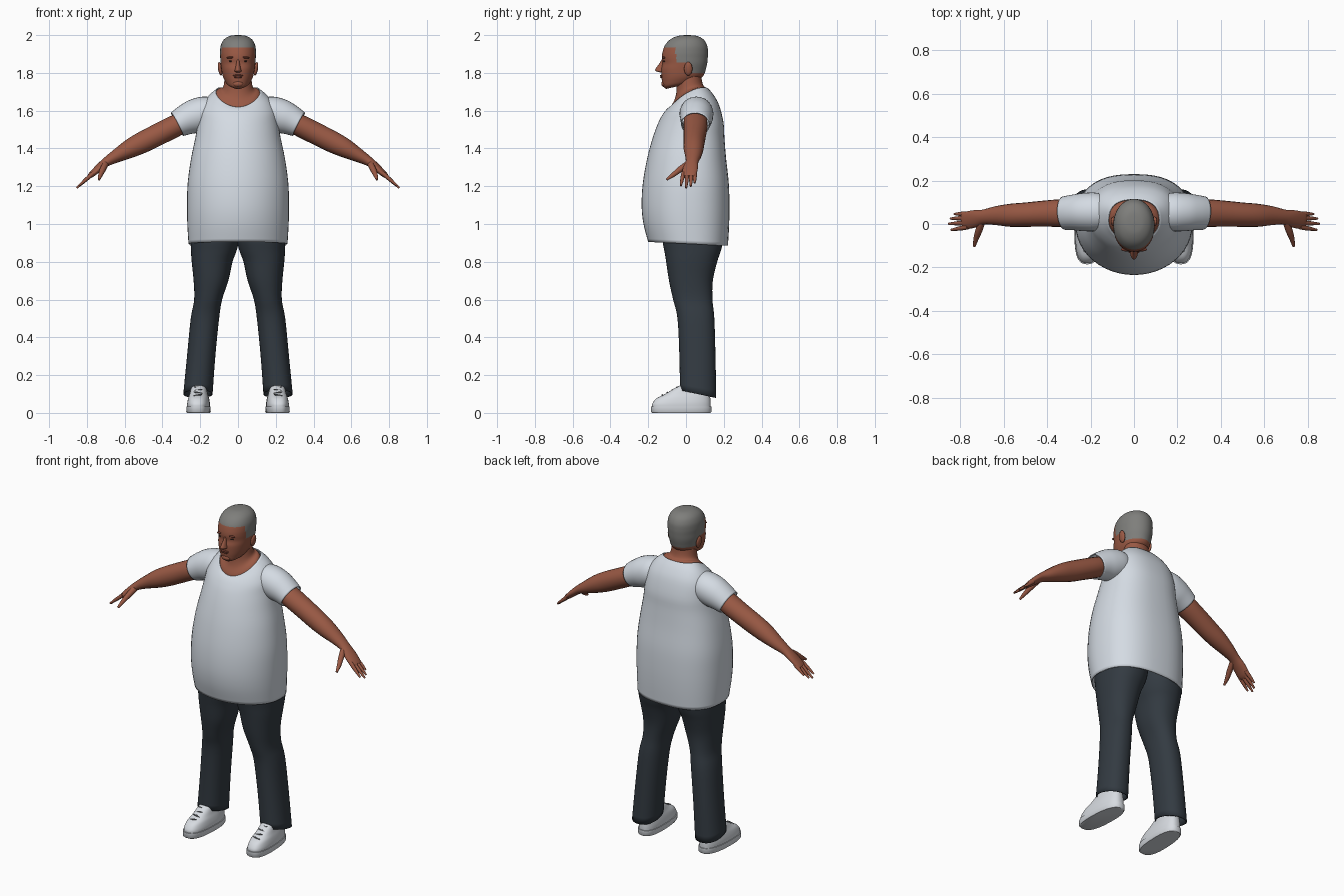
import bpy, bmesh, math
from mathutils import Vector, Matrix

if "Cube" in bpy.data.objects:
    bpy.data.objects.remove(bpy.data.objects["Cube"], do_unlink=True)


def material(name, r, g, b):
    m = bpy.data.materials.new(name)
    m.use_nodes = True
    m.diffuse_color = (r, g, b, 1)
    bsdf = m.node_tree.nodes["Principled BSDF"]
    bsdf.inputs["Base Color"].default_value = (r, g, b, 1)
    bsdf.inputs["Roughness"].default_value = 0.8
    return m


SKIN = material("brown skin", 0.32, 0.10, 0.058)
LIP = material("dark skin", 0.20, 0.055, 0.035)
HAIR = material("grey hair", 0.21, 0.21, 0.20)
SHIRT = material("pale shirt", 0.66, 0.71, 0.77)
TROUSERS = material("dark slate cloth", 0.033, 0.043, 0.054)
SHOE = material("white shoe", 0.68, 0.71, 0.75)
LACE = material("lace grey", 0.16, 0.17, 0.18)
EYE = material("eye dark", 0.03, 0.018, 0.015)


def finish(bm, name, mat, mirror=False, thick=0.0):
    bmesh.ops.recalc_face_normals(bm, faces=bm.faces)
    mesh = bpy.data.meshes.new(name)
    bm.to_mesh(mesh)
    bm.free()
    mesh.materials.append(mat)
    ob = bpy.data.objects.new(name, mesh)
    bpy.context.collection.objects.link(ob)
    bpy.ops.object.select_all(action='DESELECT')
    ob.select_set(True)
    bpy.context.view_layer.objects.active = ob
    bpy.ops.object.shade_smooth_by_angle(angle=math.radians(50))
    if thick:
        s = ob.modifiers.new("thickness", 'SOLIDIFY')
        s.thickness, s.offset = thick, -1
    if mirror:
        ob.modifiers.new("mirror", 'MIRROR').use_clip = False
    return ob


def spline(a, b, c, d, t):
    return 0.5 * (2 * b + (c - a) * t + (2 * a - 5 * b + 4 * c - d) * t * t
                  + (3 * b - a - 3 * c + d) * t ** 3)


def loft(name, rings, mat, steps=4, caps=(True, True), **kw):
    """Skin a smooth surface through cross-section rings."""
    last, dense = len(rings) - 1, []
    for i in range(last):
        ctrl = [rings[max(0, min(last, i + k))] for k in (-1, 0, 1, 2)]
        for s in range(steps):
            dense.append([spline(*p, s / steps) for p in zip(*ctrl)])
    dense.append(rings[-1])
    bm = bmesh.new()
    loops = [[bm.verts.new(p) for p in r] for r in dense]
    n = len(loops[0])
    for lo, hi in zip(loops, loops[1:]):
        for i in range(n):
            j = (i + 1) % n
            bm.faces.new((lo[i], lo[j], hi[j], hi[i]))
    for want, loop in zip(caps, (loops[0], loops[-1])):
        if want:
            bm.faces.new(loop)
    return finish(bm, name, mat, **kw)


def level(w, yf, yb, zf, zb=None, x=0.0, lift=0.0, back=1.0, front=1.0, n=48, skew=0.0):
    """Near-horizontal oval; it may tilt from front to back and rise at the sides."""
    zb = zf if zb is None else zb
    pts = []
    for i in range(n):
        a = math.tau * i / n
        c, s = math.cos(a), math.sin(a)
        p = back if s > 0 else front
        px = math.copysign(abs(c) ** p, c)
        t = 0.5 + 0.5 * math.copysign(abs(s) ** p, s)
        y = yf + (yb - yf) * t
        pts.append(Vector((x + w * px - skew * y, y, zf + (zb - zf) * t + lift * c * c)))
    return pts


def limb(name, path, mat, n=20, **kw):
    """Tube through points (x, y, z, horizontal radius, vertical radius)."""
    cs, rings = [Vector(p[:3]) for p in path], []
    for i, p in enumerate(path):
        d = cs[min(i + 1, len(cs) - 1)] - cs[max(i - 1, 0)]
        q = d.to_track_quat('Z', 'Y')
        rings.append([cs[i] + q @ Vector((p[3] * math.cos(math.tau * k / n),
                                          p[4] * math.sin(math.tau * k / n), 0)) for k in range(n)])
    return loft(name, rings, mat, **kw)


def ball(name, loc, size, mat, tilt=0.0, **kw):
    bm = bmesh.new()
    m = Matrix.Translation(loc) @ Matrix.Rotation(tilt, 4, 'Y') @ Matrix.Diagonal((*size, 1))
    bmesh.ops.create_uvsphere(bm, u_segments=20, v_segments=12, radius=1, matrix=m)
    return finish(bm, name, mat, **kw)


# Shirt body, ending in the tilted neckline
body = [(.262, -.20, .222, .905, .885, 0), (.268, -.225, .228, 1.0, .99, 0),
        (.27, -.235, .23, 1.1, 1.1, 0), (.266, -.228, .226, 1.22, 1.22, 0),
        (.248, -.205, .212, 1.35, 1.35, 0), (.225, -.175, .203, 1.46, 1.46, 0),
        (.212, -.145, .198, 1.54, 1.54, 0), (.2, -.12, .175, 1.585, 1.63, 0),
        (.165, -.1, .145, 1.61, 1.685, .015), (.118, -.085, .115, 1.62, 1.72, .03)]
loft("shirt_body", [level(w, f, b, zf, zb, lift=l, back=.8) for w, f, b, zf, zb, l in body],
     SHIRT, caps=(False, False), thick=.006)
limb("shirt_sleeves", [(.1, .05, 1.6, .07, .07), (.17, .055, 1.588, .088, .088),
                       (.23, .055, 1.57, .088, .09), (.28, .053, 1.55, .082, .08),
                       (.322, .05, 1.528, .077, .07)],
     SHIRT, n=32, caps=(True, False), mirror=True, thick=.006)

# Neck and upper chest
loft("neck", [level(.14, -.08, .12, 1.59, 1.69, lift=.02),
              level(.112, -.078, .108, 1.622, 1.72, lift=.03),
              level(.088, -.058, .094, 1.665, 1.73, lift=.015),
              level(.076, -.05, .085, 1.71, 1.755), level(.07, -.05, .08, 1.77, 1.8)], SKIN)

# Head, with the hair chosen by a hairline rule
skull = [(.03, -.105, 0, 1.715, 1.74), (.056, -.121, .04, 1.728, 1.75),
         (.072, -.127, .075, 1.755, 1.77), (.082, -.13, .095, 1.785, 1.79),
         (.088, -.131, .105, 1.82, 1.82), (.092, -.125, .112, 1.85, 1.85),
         (.094, -.128, .115, 1.88, 1.88), (.095, -.124, .116, 1.91, 1.91),
         (.091, -.112, .112, 1.945, 1.945), (.075, -.085, .094, 1.976, 1.976),
         (.045, -.045, .06, 1.995, 1.995), (.008, -.002, .014, 2.0, 2.0)]
head = loft("head", [level(*r, n=72, front=.92) for r in skull], SKIN, steps=6)
head.data.materials.append(HAIR)
for f in head.data.polygons:
    y, z = f.center.y, f.center.z
    hairline = 1.936 if y < -.055 else 1.855 if y < 0 else 1.8
    f.material_index = int(z > hairline)

# Face details
loft("nose", [level(*r, n=20) for r in ((.007, -.126, -.1, 1.875), (.010, -.142, -.1, 1.848),
                                        (.015, -.161, -.1, 1.822), (.018, -.161, -.1, 1.81),
                                        (.012, -.14, -.1, 1.803))], SKIN)
ball("upper_lip", (0, -.129, 1.786), (.027, .008, .005), LIP)
ball("lower_lip", (0, -.129, 1.778), (.023, .008, .006), LIP)
ball("chin", (0, -.117, 1.742), (.028, .014, .016), SKIN)
ball("eyes", (.035, -.114, 1.862), (.014, .007, .005), EYE, mirror=True)
ball("brows", (.036, -.117, 1.882), (.024, .009, .006), LIP, tilt=.1, mirror=True)
ball("ears", (.095, .012, 1.822), (.011, .022, .036), SKIN, tilt=.15, mirror=True)

# Arms and hands
limb("arms", [(.25, .05, 1.56, .06, .055), (.33, .05, 1.52, .064, .058),
              (.41, .048, 1.48, .06, .058), (.5, .043, 1.435, .056, .057),
              (.57, .04, 1.4, .053, .05), (.64, .038, 1.362, .043, .036),
              (.695, .032, 1.33, .034, .025), (.735, .024, 1.298, .04, .02),
              (.775, .016, 1.262, .04, .015), (.79, .014, 1.25, .034, .01)], SKIN, mirror=True)
for finger, y0, y1, reach in (("little", .047, .046, -.022), ("ring", .028, .025, -.004),
                              ("middle", .006, .001, .004), ("index", -.014, -.027, -.008)):
    tip = Vector((.85 + reach, y1, 1.195 - reach))
    base = Vector((.765, y0, 1.27))
    mid = (base + tip) / 2
    limb(finger + "_fingers", [(*base, .011, .011), (*mid, .010, .010), (*tip, .005, .005)],
         SKIN, n=10, mirror=True)
limb("thumbs", [(.7, .015, 1.32, .016, .018), (.715, -.03, 1.29, .016, .016),
                (.728, -.068, 1.26, .012, .012), (.736, -.103, 1.235, .006, .006)],
     SKIN, n=12, mirror=True)

# Trouser legs, overlapping at the hips
leg = [(.212, .0775, -.032, .16, .12, .08), (.195, .075, -.035, .156, .3, .3),
       (.175, .075, -.045, .15, .5, .5), (.158, .074, -.068, .14, .6, .6),
       (.143, .092, -.09, .142, .7, .7), (.137, .108, -.105, .165, .8, .8),
       (.128, .121, -.115, .185, .86, .86), (.122, .128, -.125, .196, .92, .92),
       (.118, .122, -.12, .19, 1.0, 1.0)]
loft("trouser_legs", [level(w, f, b, zf, zb, x=x, back=.9, front=.9) for x, w, f, b, zf, zb in leg],
     TROUSERS, caps=(False, True), mirror=True, thick=.006)

# Shoes: sole, upper and laces
foot = dict(x=.208, skew=.04, back=.8, front=.75)
loft("shoe_soles", [level(w, f, b, z, **foot) for w, f, b, z in (
    (.06, -.18, .13, 0), (.064, -.186, .135, .006), (.063, -.186, .135, .034))],
    SHOE, steps=1, mirror=True)
upper = [(.059, -.18, .13, .03, .03), (.059, -.178, .13, .05, .055),
         (.054, -.155, .128, .078, .082), (.047, -.11, .124, .1, .11),
         (.041, -.055, .115, .134, .135), (.035, -.03, .1, .146, .14)]
loft("shoe_uppers", [level(*r, **foot) for r in upper], SHOE, mirror=True)
for i in range(4):
    y, z = -.125 + .026 * i, .094 + .0135 * i
    ball(f"laces_{i + 1}", (.208 - .04 * y, y, z), (.024, .004, .004), LACE,
         tilt=.15 * (-1) ** i, mirror=True)
